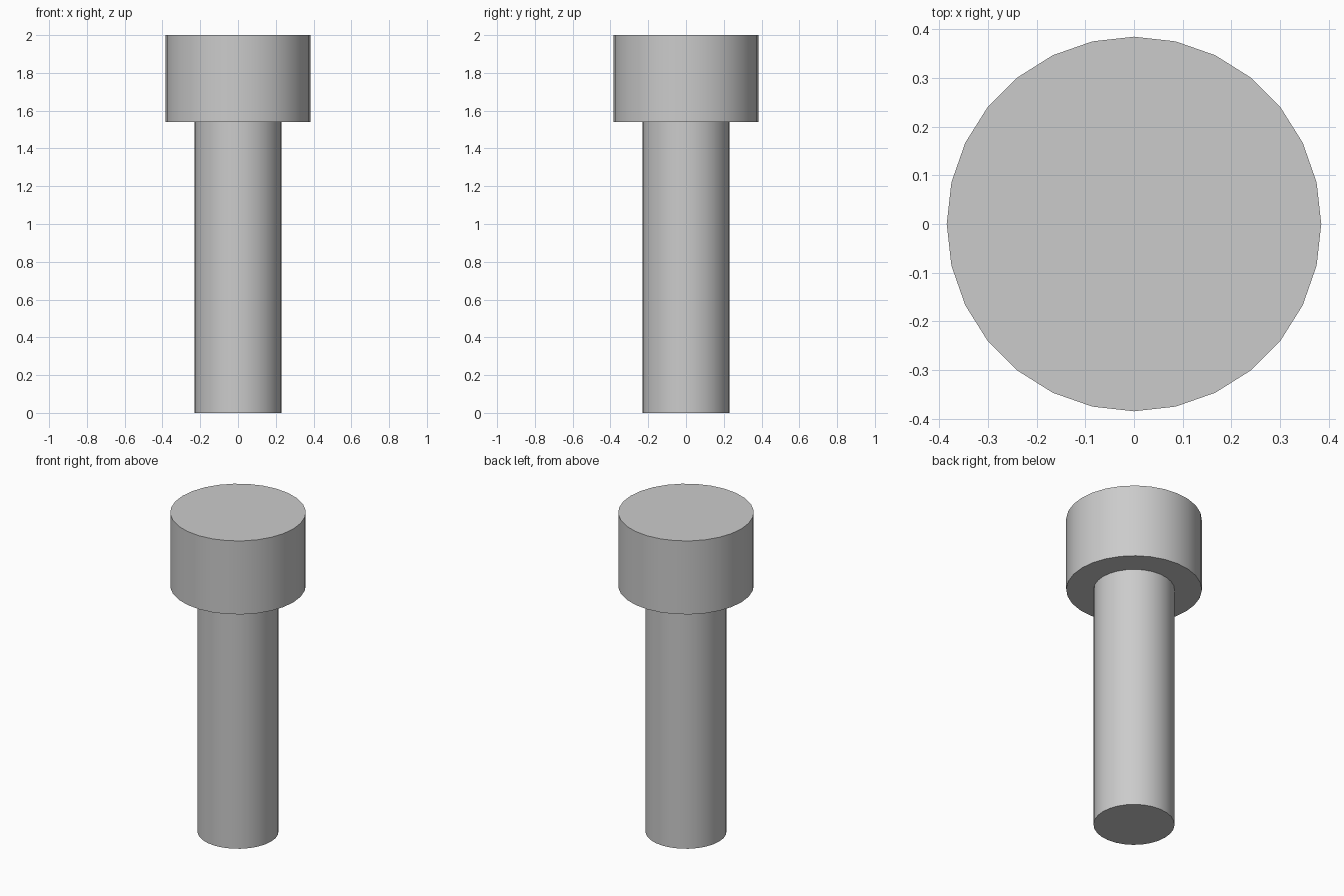
import bpy
import math

SIDES = 28
HEAD_BASE = 1.54

cube = bpy.data.objects.get("Cube")
if cube:
    bpy.data.objects.remove(cube, do_unlink=True)

# Plain grey metal
grey = bpy.data.materials.new("grey_metal")
grey.use_nodes = True
colour = (0.6, 0.6, 0.6, 1.0)
grey.diffuse_color = colour
grey.node_tree.nodes["Principled BSDF"].inputs["Base Color"].default_value = colour


def add_cylinder(name, radius, bottom, top):
    bpy.ops.mesh.primitive_cylinder_add(
        vertices=SIDES, radius=radius, depth=top - bottom,
        end_fill_type='NGON', location=(0, 0, (bottom + top) / 2))
    part = bpy.context.object
    part.name = name
    part.data.materials.append(grey)
    bpy.ops.object.shade_smooth_by_angle(angle=math.radians(30))
    return part


# Shaft, standing on the ground, and the wider head on top of it
add_cylinder("shaft", 0.23, 0, HEAD_BASE)
add_cylinder("head", 0.385, HEAD_BASE, 2)
